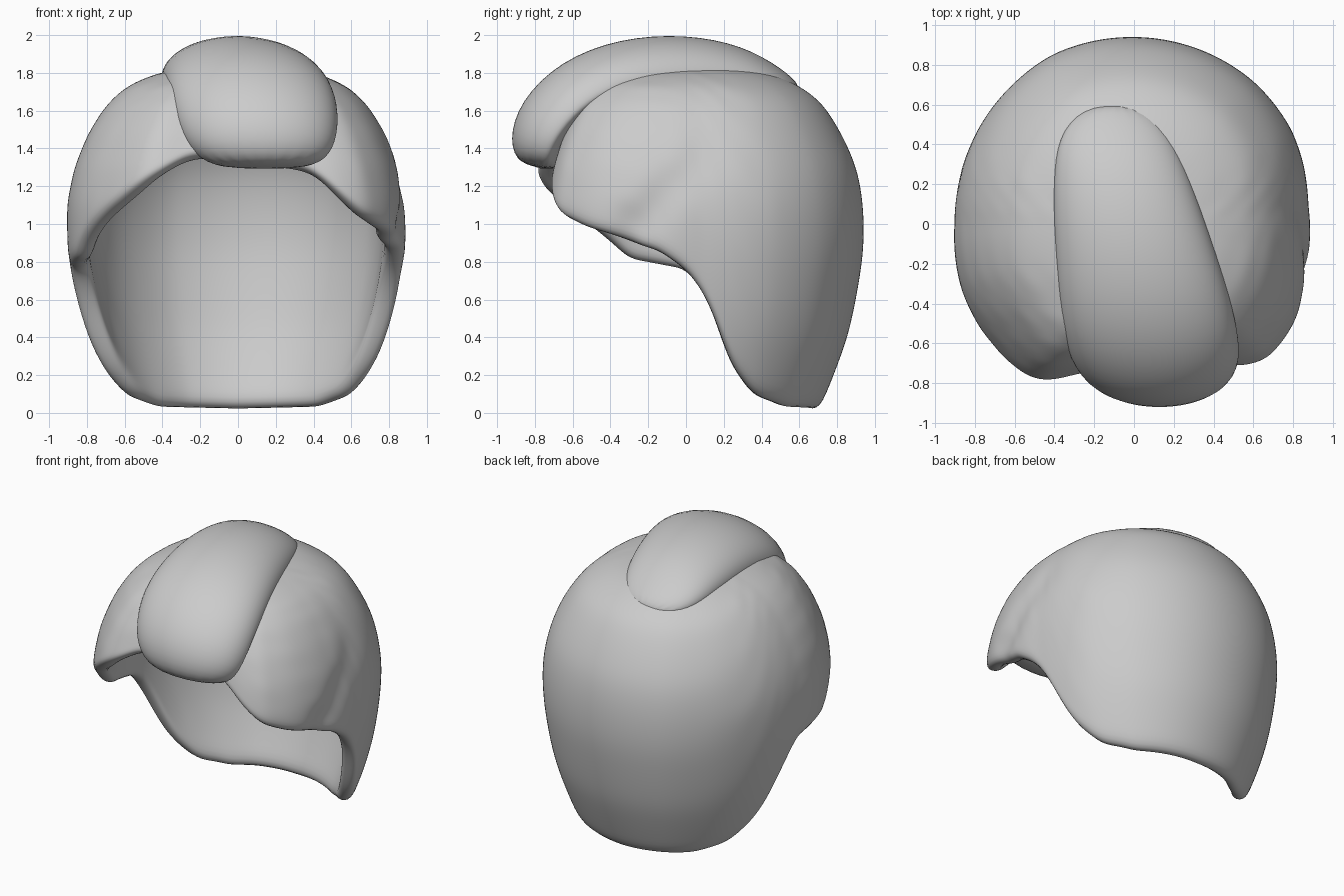
import bpy, bmesh, math
from mathutils import Vector

if "Cube" in bpy.data.objects:
    bpy.data.objects.remove(bpy.data.objects["Cube"])


def lerp(table, v):
    # piecewise interpolation through (key, value) pairs
    for (a, p), (b, q) in zip(table, table[1:]):
        if v <= b:
            return p + (q - p) * max(0, (v - a) / (b - a))
    return table[-1][1]


def finish(bm, name, thickness=0):
    bmesh.ops.recalc_face_normals(bm, faces=bm.faces)
    for f in bm.faces:
        f.smooth = True
    me = bpy.data.meshes.new(name)
    bm.to_mesh(me)
    bm.free()
    ob = bpy.data.objects.new(name, me)
    bpy.context.collection.objects.link(ob)
    if thickness:
        m = ob.modifiers.new("Thickness", "SOLIDIFY")
        m.thickness, m.offset = thickness, -1
    m = ob.modifiers.new("Smooth", "SUBSURF")
    m.levels = m.render_levels = 2
    return ob


# Hair cap: plan radius and rim height by angle from the front (+ = right)
PLAN = [(-180, .945), (-154, .95), (-140, .935), (-120, .92), (-90, .905), (-70, .93),
        (-50, .94), (-32, .97), (-20, .87), (0, .78), (25, .80), (35, .90), (44, .96),
        (58, .95), (80, .90), (95, .885), (120, .925), (140, .94), (180, .945)]
RIM = [(-180, 0), (-141, .01), (-122, .07), (-111, .2), (-103, .4), (-98, .6), (-90, .75),
       (-80, .78), (-70, .81), (-63, .91), (-45, 1.1), (-35, 1.2), (-18, 1.37), (0, 1.36),
       (28, 1.30), (36, 1.17), (43, 1.06), (55, .98), (66, .93), (80, .86), (90, .75),
       (98, .6), (103, .4), (111, .2), (122, .07), (141, .01), (180, 0)]
# vertical profile: height, radius factor
PROF = [(0, .74), (.2, .83), (.4, .905), (.6, .955), (.85, .995), (1.1, 1), (1.3, .955),
        (1.48, .875), (1.63, .77), (1.73, .65), (1.8, .47), (1.83, .25), (1.84, 0)]
HEIGHT = [(i, p[0]) for i, p in enumerate(PROF)]
FACTOR = [(i, p[1]) for i, p in enumerate(PROF)]
INDEX = [(p[0], i) for i, p in enumerate(PROF)]


def groove(p):
    # crease in the right side, between front lock and side
    if p.x < 0:
        return 0
    a, b = Vector((-.32, .95)), Vector((.15, 1.4))
    q, d = Vector((p.y, p.z)), b - a
    t = max(0, min(1, (q - a).dot(d) / d.length_squared))
    dist = (q - a - d * t).length
    return .06 * (1 - .8 * t) * math.exp(-(dist / .06) ** 2)


N, ROWS = 72, 18
bm = bmesh.new()
rings = []
for j in range(ROWS):
    ring = []
    for i in range(N):
        deg = -180 + 360 * i / N
        s0 = lerp(INDEX, lerp(RIM, deg))
        s = s0 + (len(PROF) - 1 - s0) * j / ROWS
        r = lerp(PLAN, deg) * lerp(FACTOR, s)
        a = math.radians(deg)
        p = Vector((r * math.sin(a), -r * math.cos(a), lerp(HEIGHT, s)))
        r -= groove(p)
        ring.append(bm.verts.new((r * math.sin(a), -r * math.cos(a), p.z)))
    rings.append(ring)
for lo, hi in zip(rings, rings[1:]):
    for i in range(N):
        k = (i + 1) % N
        bm.faces.new((lo[i], lo[k], hi[k], hi[i]))
pole = bm.verts.new((0, 0, PROF[-1][0]))
for i in range(N):
    bm.faces.new((rings[-1][i], rings[-1][(i + 1) % N], pole))
finish(bm, "hair_cap", .11)

# Central fringe lock: flattened sections swept over the crown
# centre x, y, z, half width, outward height
PATH = [(-.10, .60, 1.68, .12, .05), (-.10, .48, 1.73, .27, .10), (-.07, .28, 1.77, .34, .18),
        (-.02, 0, 1.79, .39, .22), (.04, -.3, 1.76, .43, .235), (.08, -.53, 1.66, .45, .25),
        (.11, -.68, 1.50, .43, .255), (.13, -.745, 1.37, .37, .21), (.14, -.755, 1.29, .25, .13)]
bm = bmesh.new()
M, rings = 20, []
for n, (x, y, z, w, h) in enumerate(PATH):
    a, b = PATH[max(0, n - 1)], PATH[min(len(PATH) - 1, n + 1)]
    up = Vector((0, b[2] - a[2], -(b[1] - a[1]))).normalized()
    ring = []
    for i in range(M):
        t = math.tau * i / M
        v = math.sin(t)
        lift = h * v if v > 0 else .08 * v
        ring.append(bm.verts.new(Vector((x + w * math.cos(t), y, z)) + up * lift))
    rings.append(ring)
for lo, hi in zip(rings, rings[1:]):
    for i in range(M):
        k = (i + 1) % M
        bm.faces.new((lo[i], lo[k], hi[k], hi[i]))
bm.faces.new(rings[0])
bm.faces.new(rings[-1])
finish(bm, "fringe_lock")
